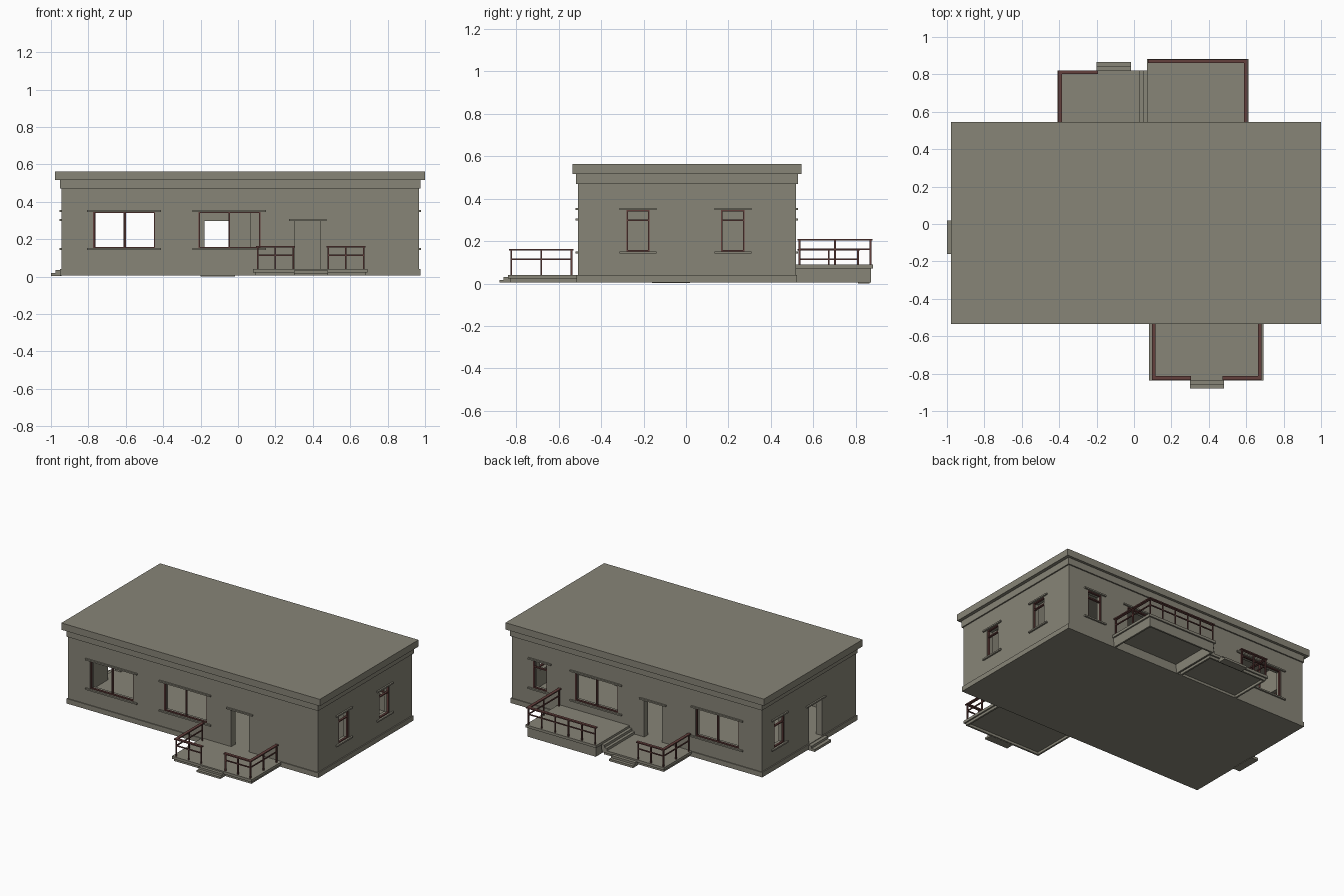
import bpy, bmesh
from mathutils import Vector

if "Cube" in bpy.data.objects:
    bpy.data.objects.remove(bpy.data.objects["Cube"])


def material(name, rgb):
    m = bpy.data.materials.new(name)
    m.diffuse_color = (*rgb, 1)
    m.use_nodes = True
    m.node_tree.nodes["Principled BSDF"].inputs["Base Color"].default_value = m.diffuse_color
    return m


STONE = material("grey_stone", (0.245, 0.233, 0.185))
BROWN = material("dark_red_brown", (0.125, 0.05, 0.045))


def finish(bm, name, mat):
    me = bpy.data.meshes.new(name)
    bmesh.ops.recalc_face_normals(bm, faces=bm.faces)
    bm.to_mesh(me)
    bm.free()
    me.materials.append(mat)
    ob = bpy.data.objects.new(name, me)
    bpy.context.collection.objects.link(ob)


def add_box(bm, x, y, z):
    vs = bmesh.ops.create_cube(bm, size=1)["verts"]
    for v in vs:
        v.co = Vector([(a + b) / 2 + c * (b - a) for (a, b), c in zip((x, y, z), v.co)])


def box(name, x, y, z, mat=STONE):
    bm = bmesh.new()
    add_box(bm, x, y, z)
    finish(bm, name, mat)


# Main body bounds
X0, X1, Y0, Y1 = -0.943, 0.968, -0.51, 0.518
FLOOR, TOP, THICK = 0.04, 0.516, 0.045


def wall(name, axis, pos, out, span, windows, doors):
    """Wall sheet with openings, thickened inwards, plus frames, lintels and sills."""
    def pt(u, z):
        return (u, pos, z) if axis == "y" else (pos, u, z)

    def part(bm, u, d, z):  # d is the depth range, positive = outwards
        dd = tuple(sorted((pos + out * d[0], pos + out * d[1])))
        add_box(bm, u, dd, z) if axis == "y" else add_box(bm, dd, u, z)

    holes = [(a, b, 0.151, 0.347) for a, b in windows] + [(a, b, FLOOR, 0.298) for a, b in doors]
    us = sorted(set(span) | {u for h in holes for u in h[:2]})
    zs = sorted({FLOOR, TOP} | {z for h in holes for z in h[2:]})
    bm = bmesh.new()
    grid = {(u, z): bm.verts.new(pt(u, z)) for u in us for z in zs}
    for ua, ub in zip(us, us[1:]):
        for za, zb in zip(zs, zs[1:]):
            cu, cz = (ua + ub) / 2, (za + zb) / 2
            if not any(a < cu < b and c < cz < d for a, b, c, d in holes):
                bm.faces.new([grid[k] for k in ((ua, za), (ub, za), (ub, zb), (ua, zb))])
    bmesh.ops.delete(bm, geom=[v for v in bm.verts if not v.link_faces], context="VERTS")
    ext = bmesh.ops.extrude_face_region(bm, geom=bm.faces[:], use_keep_orig=True)["geom"]
    push = Vector((0, -out * THICK, 0) if axis == "y" else (-out * THICK, 0, 0))
    bmesh.ops.translate(bm, vec=push, verts=[g for g in ext if isinstance(g, bmesh.types.BMVert)])
    finish(bm, name, STONE)

    trim, frame = bmesh.new(), bmesh.new()
    t, d = 0.007, (-0.018, -0.004)
    for a, b, c, e in holes:
        part(trim, (a - 0.032, b + 0.032), (-0.001, 0.011), (e - 0.001, e + 0.009))
        if c == FLOOR:
            continue
        part(trim, (a - 0.032, b + 0.032), (-0.001, 0.011), (c - 0.009, c + 0.001))
        for u in ((a, a + t), (b - t, b)):
            part(frame, u, d, (c, e))
        for z in ((c, c + t), (e - t, e)):
            part(frame, (a, b), d, z)
        if b - a > 0.2:   # centre mullion on wide windows
            m = (a + b) / 2
            part(frame, (m - t / 2, m + t / 2), d, (c, e))
        else:             # transom on narrow windows
            part(frame, (a, b), d, (0.294, 0.302))
    finish(trim, name + "_lintels_and_sills", STONE)
    finish(frame, name + "_window_frames", BROWN)


wall("front_wall", "y", Y0, -1, (X0, X1), [(-0.775, -0.443), (-0.211, 0.119)], [(0.305, 0.44)])
wall("back_wall", "y", Y1, 1, (X0, X1), [(-0.768, -0.436), (0.159, 0.489), (0.70, 0.81)], [(-0.18, -0.042)])
inner = (Y0 + THICK, Y1 - THICK)
wall("right_wall", "x", X1, 1, inner, [(-0.281, -0.171), (0.166, 0.276)], [])
wall("left_wall", "x", X0, -1, inner, [(0.272, 0.382)], [(-0.14, 0.0)])

# Inner partition with a doorway
for n, (a, b, low) in enumerate([(0.065, 0.55, FLOOR), (0.55, 0.69, 0.298), (0.69, X1 - THICK, FLOOR)]):
    box(f"partition_{n}", (a, b), (-0.03, -0.005), (low, TOP))

# Plinth, cornice bands around the walls, and roof
box("plinth", (X0 - 0.008, X1 + 0.008), (Y0 - 0.006, Y1 + 0.006), (0.006, FLOOR))
for side, x, y in (("front", (-0.951, 0.977), (-0.519, Y0)), ("back", (-0.951, 0.977), (Y1, 0.527)),
                   ("left", (-0.951, X0), (Y0, Y1)), ("right", (X1, 0.977), (Y0, Y1))):
    box(side + "_cornice", x, y, (0.47, TOP))
box("roof_slab", (-0.978, 1.0), (-0.534, 0.545), (0.516, 0.563))


def platform(name, x, y, top):
    """Slab with slight overhang on a thin hollow skirt; y runs away from the wall."""
    s = 1 if y[1] > 0 else -1
    w, z = 0.012, (0.006, top - 0.017)
    xa, xb, yb = x[0] + 0.01, x[1] - 0.01, y[1] - s * 0.01
    box(name + "_slab", x, sorted(y), (top - 0.018, top))
    box(name + "_skirt_end", (xa, xb), sorted((yb, yb - s * w)), z)
    box(name + "_skirt_left", (xa, xa + w), sorted((y[0], yb)), z)
    box(name + "_skirt_right", (xb - w, xb), sorted((y[0], yb)), z)


platform("front_porch", (0.08, 0.692), (Y0, -0.838), 0.041)
platform("low_terrace", (-0.408, 0.07), (Y1, 0.821), 0.041)
platform("high_terrace", (0.07, 0.612), (Y1, 0.882), 0.09)

# Entrance steps, lower and upper
box("front_step_lower", (0.30, 0.48), (-0.88, -0.825), (0.005, 0.018))
box("front_step_upper", (0.30, 0.48), (-0.859, -0.825), (0.018, 0.032))
box("back_step_lower", (-0.20, -0.017), (0.81, 0.865), (0.0, 0.015))
box("back_step_upper", (-0.20, -0.017), (0.81, 0.843), (0.015, 0.03))
box("side_step_lower", (-1.0, X0), (-0.16, 0.02), (0.003, 0.02))
box("side_step_upper", (-0.975, X0), (-0.16, 0.02), (0.02, 0.036))
# Steps between the two terraces
box("terrace_step_lower", (0.03, 0.072), (Y1, 0.821), (0.04, 0.058))
box("terrace_step_upper", (0.05, 0.072), (Y1, 0.821), (0.058, 0.075))


def railing(name, pts, counts, floor):
    """Flat handrail, mid rail and evenly spaced posts along axis-aligned points."""
    bm = bmesh.new()

    def bar(p, q, w, z):
        add_box(bm, *[(min(a, b) - w, max(a, b) + w) for a, b in zip(p, q)], z)

    for p, q, n in zip(pts, pts[1:], counts):
        bar(p, q, 0.01, (floor + 0.113, floor + 0.121))
        bar(p, q, 0.0035, (floor + 0.068, floor + 0.075))
        for i in range(n):
            f = i / (n - 1)
            c = [a + (b - a) * f for a, b in zip(p, q)]
            bar(c, c, 0.004, (floor - 0.002, floor + 0.115))
    finish(bm, name, BROWN)


railing("front_left_railing", [(0.105, -0.54), (0.105, -0.824), (0.295, -0.824)], (3, 3), 0.043)
railing("front_right_railing", [(0.672, -0.54), (0.672, -0.824), (0.482, -0.824)], (3, 3), 0.043)
railing("low_terrace_railing", [(-0.395, 0.535), (-0.395, 0.811), (-0.203, 0.811)], (3, 3), 0.043)
railing("high_terrace_railing", [(0.597, 0.535), (0.597, 0.87), (0.085, 0.87)], (3, 6), 0.09)
